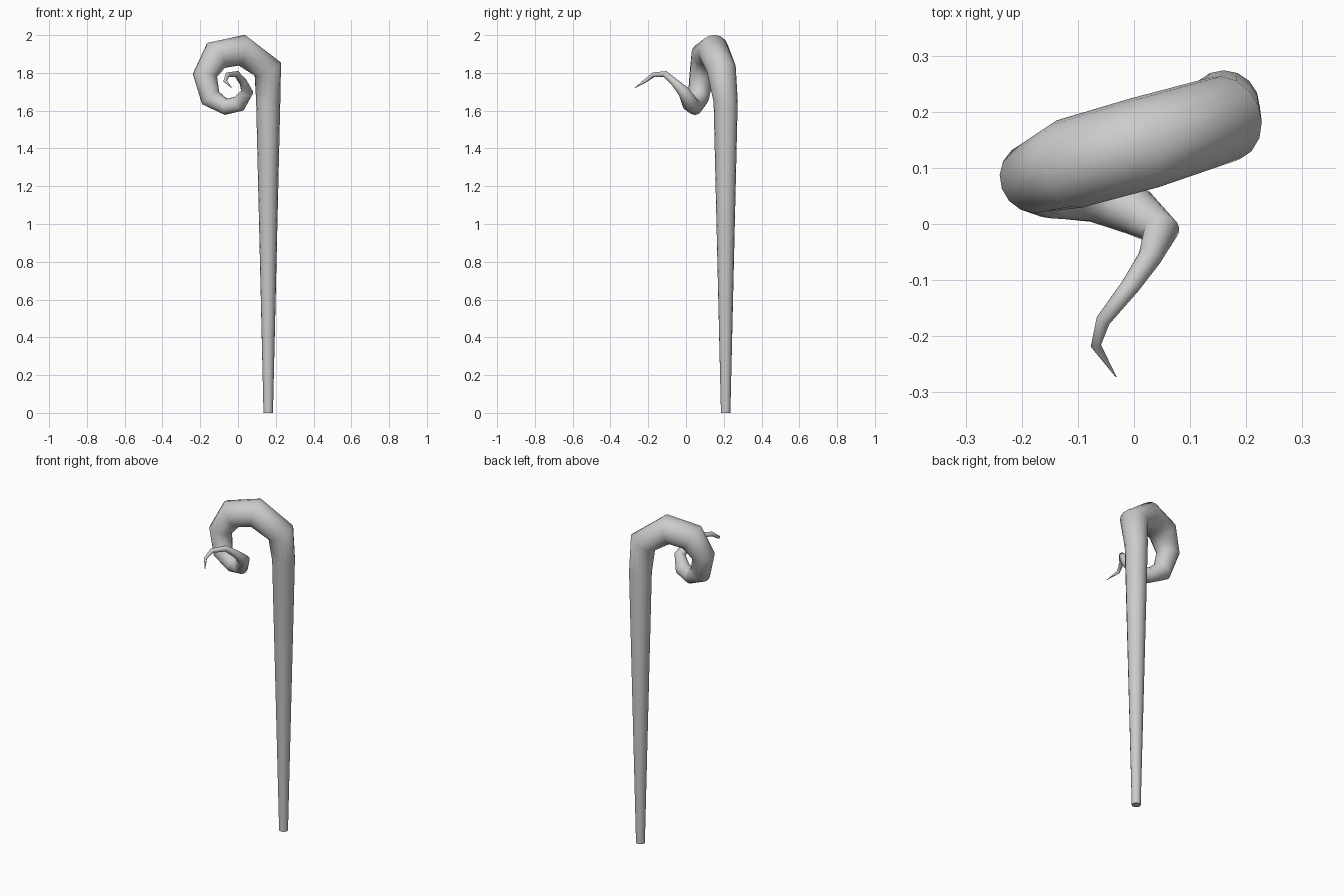
import bpy

# Centreline of the staff: x, y, z, radius
PATH = [
    # straight tapering shaft
    (0.16, 0.21, 0.00, 0.025),
    (0.16, 0.21, 1.65, 0.064),
    # curled head
    (0.158, 0.187, 1.82, 0.078),
    (0.02, 0.145, 1.92, 0.083),
    (-0.115, 0.107, 1.893, 0.081),
    (-0.175, 0.083, 1.787, 0.065),
    (-0.145, 0.065, 1.667, 0.056),
    (-0.065, 0.045, 1.62, 0.043),
    (0.005, 0.022, 1.637, 0.043),
    (0.049, -0.012, 1.70, 0.032),
    # thin forward-reaching tail
    (0.028, -0.06, 1.75, 0.021),
    (-0.006, -0.11, 1.793, 0.017),
    (-0.055, -0.172, 1.79, 0.013),
    (-0.068, -0.217, 1.757, 0.009),
    (-0.032, -0.272, 1.72, 0.001),
]

curve = bpy.data.curves.new("curled_staff", "CURVE")
curve.dimensions = "3D"
curve.bevel_depth = 1.0
curve.bevel_resolution = 6
curve.use_fill_caps = True
curve.twist_mode = "MINIMUM"

spline = curve.splines.new("POLY")
spline.points.add(len(PATH) - 1)
for point, (x, y, z, r) in zip(spline.points, PATH):
    point.co = (x, y, z, 1)
    point.radius = r

staff = bpy.data.objects.new("curled_staff", curve)
bpy.context.collection.objects.link(staff)

# Turn the swept tube into a smooth mesh with a crisp foot
bpy.context.view_layer.objects.active = staff
staff.select_set(True)
bpy.ops.object.convert(target="MESH")
bpy.ops.object.shade_smooth_by_angle(angle=1.2)
